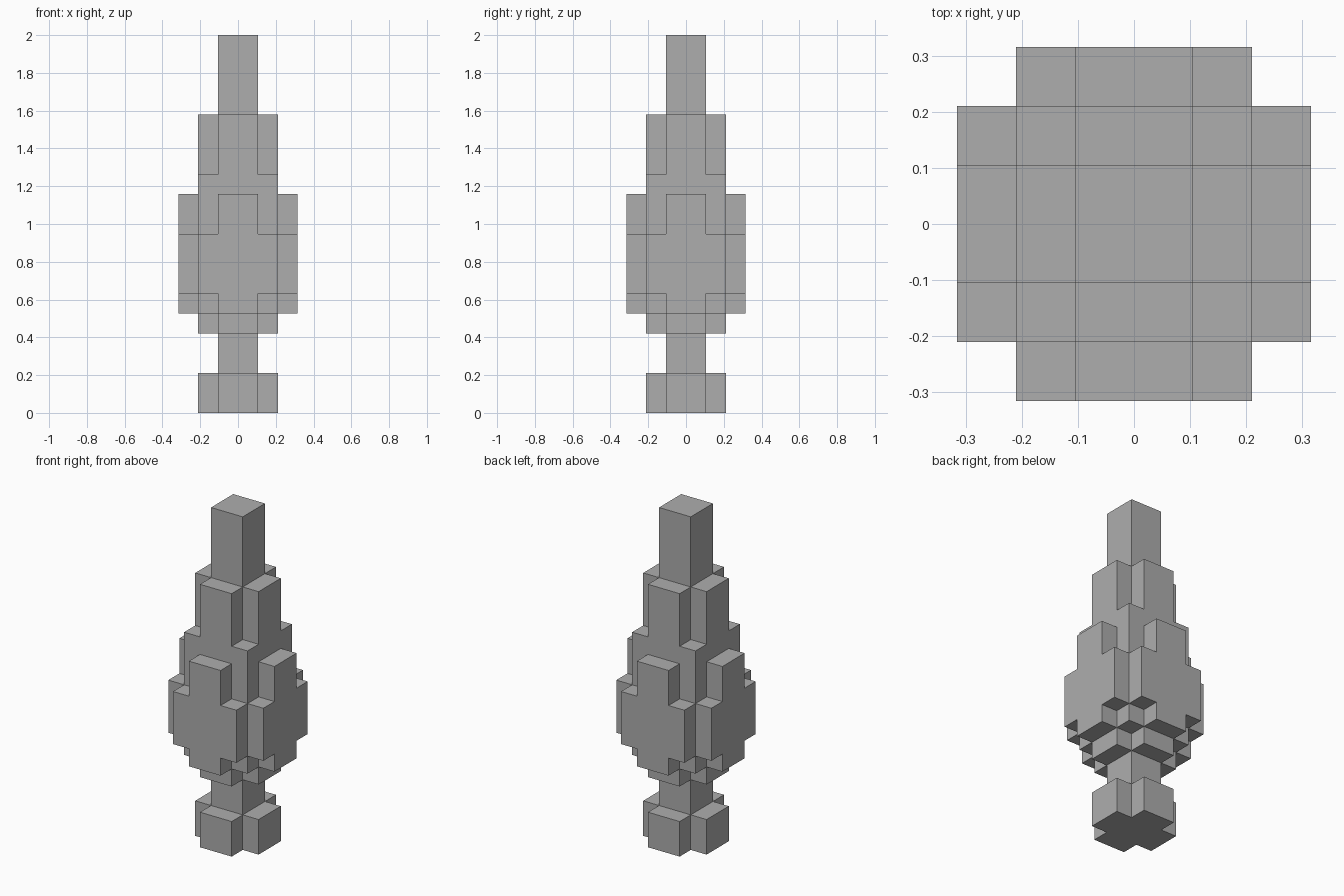
import bpy, bmesh, math
from mathutils import Vector

cube = bpy.data.objects.get("Cube")
if cube:
    bpy.data.objects.remove(cube, do_unlink=True)

UNIT = 2 / 19  # the whole model sits on a grid 19 cells tall

grey = bpy.data.materials.new("plain grey")
grey.use_nodes = True
colour = (0.42, 0.42, 0.42, 1)
grey.diffuse_color = colour
grey.node_tree.nodes["Principled BSDF"].inputs["Base Color"].default_value = colour

# Cross-sections: unions of rectangles, as (half width, half depth) in cells
POST = [(1, 1)]
PLUS = [(2, 1), (1, 2)]
SQUARE = [(2, 2)]
ARMED = SQUARE + [(3, 1), (1, 3)]
BROAD = [(3, 2), (2, 3)]

# Each part: stacked layers of (bottom, top, cross-section)
PARTS = {
    "foot": [(0, 2, PLUS)],
    "stem": [(2, 4, POST)],
    "body_underside": [(4, 5, PLUS), (5, 6, ARMED)],
    "body": [(6, 9, BROAD)],
    "body_shoulder": [(9, 11, ARMED), (11, 12, SQUARE)],
    "neck": [(12, 15, PLUS)],
    "tip": [(15, 19, POST)],
}


def cells(layers):
    """Grid cells filled by a stack of layers."""
    return {(x, y, z)
            for low, high, section in layers
            for w, d in section
            for x in range(-w, w)
            for y in range(-d, d)
            for z in range(low, high)}


def build(name, own, solid):
    """Skin the cells of one part, leaving out faces buried in the whole."""
    bm = bmesh.new()
    for cell in own:
        for axis in range(3):
            for sign in (-1, 1):
                normal = Vector((0, 0, 0))
                normal[axis] = sign
                beside = tuple(int(c + n) for c, n in zip(cell, normal))
                if beside in solid:
                    continue
                u = Vector((0, 0, 0))
                u[(axis + 1) % 3] = 0.5
                v = normal.cross(u)
                mid = Vector(cell) + Vector((0.5, 0.5, 0.5)) + normal / 2
                corners = (mid - u - v, mid + u - v, mid + u + v, mid - u + v)
                bm.faces.new([bm.verts.new(p * UNIT) for p in corners])
    bmesh.ops.remove_doubles(bm, verts=bm.verts, dist=UNIT / 100)
    # Merge the cell faces into broad flat faces
    bmesh.ops.dissolve_limit(bm, angle_limit=math.radians(1),
                             verts=bm.verts, edges=bm.edges)
    mesh = bpy.data.meshes.new(name)
    bm.to_mesh(mesh)
    bm.free()
    mesh.materials.append(grey)
    bpy.context.collection.objects.link(bpy.data.objects.new(name, mesh))


filled = {name: cells(layers) for name, layers in PARTS.items()}
solid = set().union(*filled.values())
for name, own in filled.items():
    build(name, own, solid)
